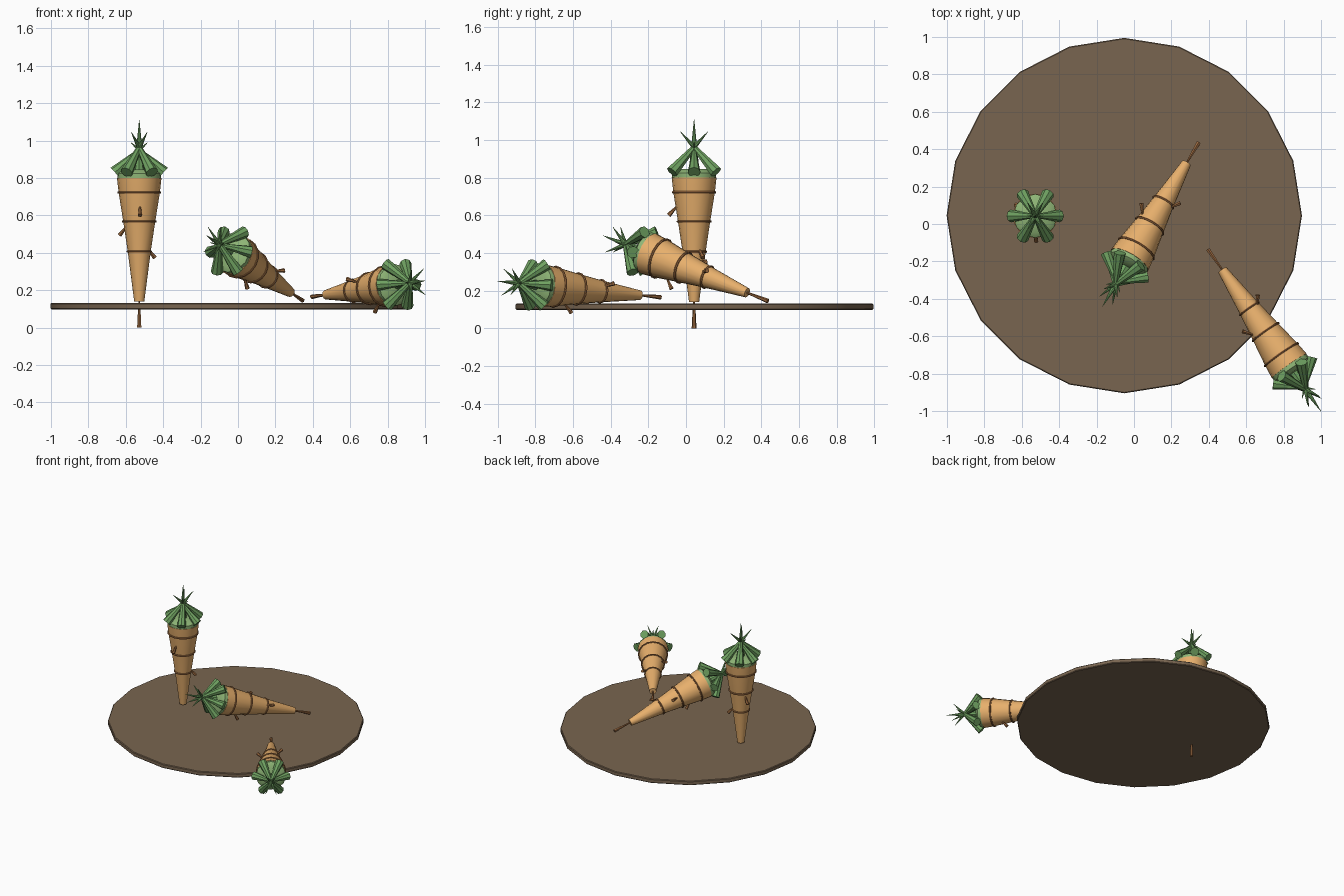
import bpy, bmesh
from math import sin, cos, pi, radians
from mathutils import Vector, Matrix

if "Cube" in bpy.data.objects:
    bpy.data.objects.remove(bpy.data.objects["Cube"])


def material(name, rgb):
    m = bpy.data.materials.new(name)
    m.diffuse_color = (*rgb, 1)
    m.use_nodes = True
    m.node_tree.nodes["Principled BSDF"].inputs["Base Color"].default_value = m.diffuse_color
    return m


SOIL = material("soil", (0.19, 0.13, 0.08))
ORANGE = material("orange", (0.80, 0.43, 0.15))
BROWN = material("root_brown", (0.32, 0.14, 0.05))
GREEN = material("leaf_green", (0.16, 0.36, 0.12))
LIGHT = material("crown_green", (0.27, 0.46, 0.18))


def finish(name, bm, mat, matrix):
    me = bpy.data.meshes.new(name)
    bmesh.ops.recalc_face_normals(bm, faces=bm.faces)
    bm.to_mesh(me)
    bm.free()
    me.materials.append(mat)
    ob = bpy.data.objects.new(name, me)
    bpy.context.collection.objects.link(ob)
    ob.matrix_world = matrix
    bpy.context.view_layer.objects.active = ob
    bpy.ops.object.select_all(action='DESELECT')
    ob.select_set(True)
    bpy.ops.object.shade_smooth_by_angle(angle=radians(40))
    return ob


def lathe(bm, profile, sides, closed=False):
    """Revolve (radius, z) points around z; caps the ends unless closed."""
    rings = [[bm.verts.new((r * cos(2 * pi * i / sides), r * sin(2 * pi * i / sides), z))
              for i in range(sides)] for r, z in profile]
    pairs = list(zip(rings, rings[1:] + rings[:1]))
    for a, b in pairs if closed else pairs[:-1]:
        for i in range(sides):
            j = (i + 1) % sides
            bm.faces.new((a[i], a[j], b[j], b[i]))
    if not closed:
        bm.faces.new(rings[0])
        bm.faces.new(rings[-1])


def spike(bm, base, tip, r1, r2, sides):
    """Tapered cone running from base (r1) to tip (r2)."""
    base, tip = Vector(base), Vector(tip)
    d = tip - base
    m = Matrix.Translation((base + tip) / 2) @ d.to_track_quat('Z', 'Y').to_matrix().to_4x4()
    bmesh.ops.create_cone(bm, cap_ends=True, segments=sides, radius1=r1, radius2=r2,
                          depth=d.length, matrix=m)


def polar(r, deg, z):
    return (r * cos(radians(deg)), r * sin(radians(deg)), z)


def carrot(tag, matrix):
    # tapered body
    bm = bmesh.new()
    lathe(bm, [(0.027, 0.14), (0.062, 0.41), (0.086, 0.57), (0.110, 0.72), (0.119, 0.80)], 16)
    finish(tag + "_body", bm, ORANGE, matrix)

    # growth rings
    bm = bmesh.new()
    for r, z in ((0.111, 0.722), (0.087, 0.567), (0.062, 0.407)):
        lathe(bm, [(r + 0.007 * cos(k * pi / 3), z + 0.007 * sin(k * pi / 3))
                   for k in range(6)], 16, closed=True)
    finish(tag + "_rings", bm, BROWN, matrix)

    # tip root and three side rootlets, thick end outwards
    bm = bmesh.new()
    spike(bm, (0, 0, 0), (0, 0, 0.17), 0.013, 0.004, 6)
    for deg, z, r in ((-88, 0.60, 0.135), (150, 0.495, 0.12), (30, 0.375, 0.095)):
        spike(bm, polar(r, deg, z), polar(r - 0.055, deg, z + 0.06), 0.013, 0.003, 6)
    finish(tag + "_rootlets", bm, BROWN, matrix)

    # crown cap
    bm = bmesh.new()
    lathe(bm, [(0.117, 0.80), (0.117, 0.825), (0.09, 0.845)], 12)
    finish(tag + "_crown", bm, LIGHT, matrix)

    # leaves, thick end outwards and tips crossing above the crown
    bm = bmesh.new()
    spike(bm, (0, 0, 0.82), (0, 0, 1.11), 0.03, 0.001, 8)
    for k in range(6):
        if k % 3:
            base, tip = polar(0.135, 60 * k, 0.83), polar(-0.085, 60 * k, 1.045)
        else:
            base, tip = polar(0.130, 60 * k, 0.83), polar(-0.045, 60 * k, 0.99)
        spike(bm, base, tip, 0.034, 0.001, 8)
    finish(tag + "_leaves", bm, GREEN, matrix)


def lying(root, direction, scale):
    """Matrix putting the root end at a point, crown towards direction."""
    z = Vector(direction).normalized()
    x = Vector((-z.y, z.x, 0)).normalized()
    y = z.cross(x)
    m = Matrix((x, y, z)).transposed().to_4x4()
    return Matrix.Translation(root) @ m @ Matrix.Scale(scale, 4)


# soil disc
bm = bmesh.new()
lathe(bm, [(0.945, 0.098), (0.95, 0.103), (0.95, 0.127), (0.945, 0.132)], 20)
finish("soil_disc", bm, SOIL, Matrix.Translation((-0.052, 0.045, 0)))

# one planted carrot, two lying ones
carrot("planted_carrot", Matrix.Translation((-0.528, 0.043, 0)))
carrot("middle_carrot", lying((0.345, 0.435, 0.145), (-0.51, -0.87, 0.345), 0.965))
carrot("edge_carrot", lying((0.395, -0.135, 0.165), (0.60, -0.86, 0.085), 0.955))
